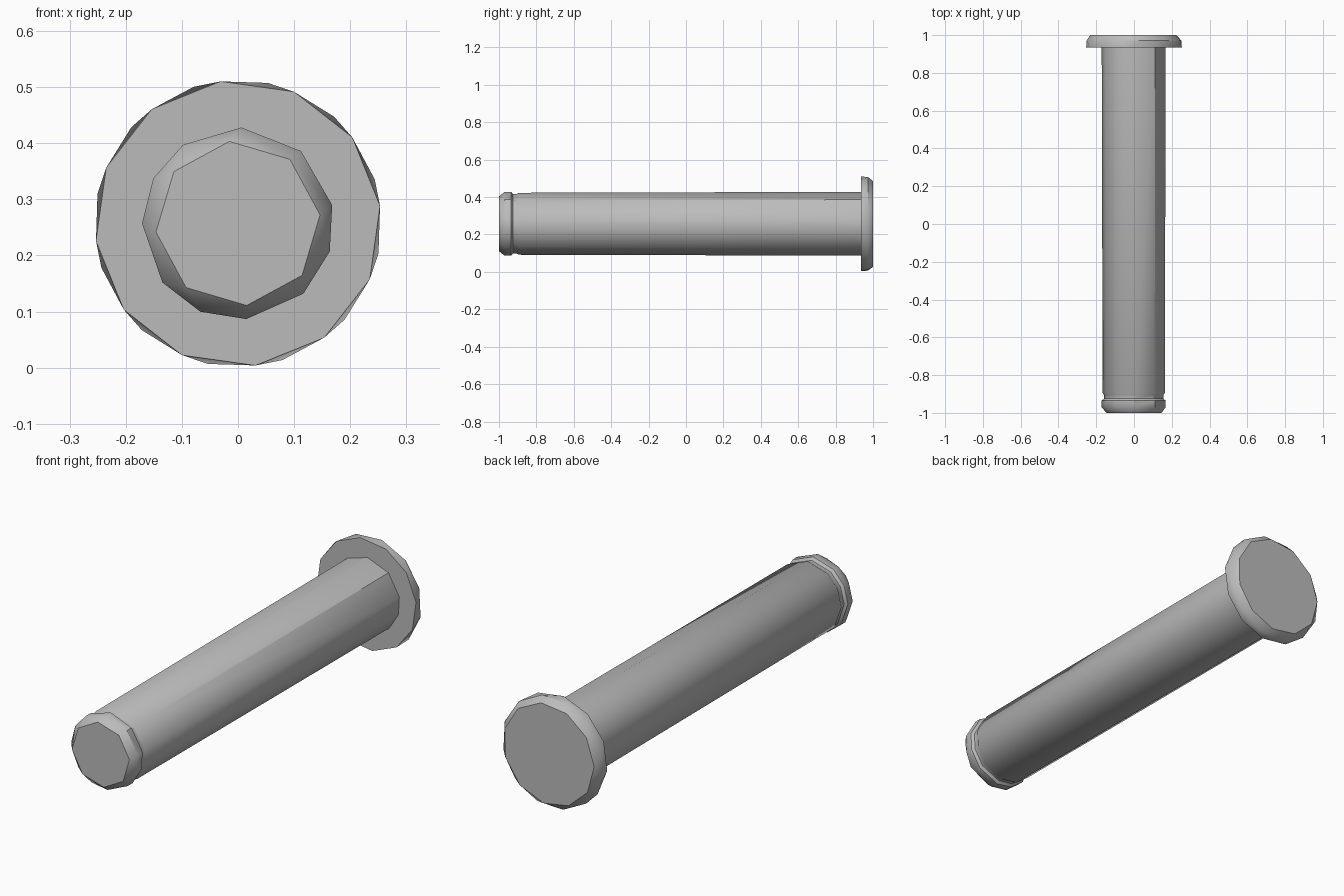
import bpy, bmesh
from math import cos, sin, radians

cube = bpy.data.objects.get("Cube")
if cube:
    bpy.data.objects.remove(cube, do_unlink=True)

AXIS_Z = 0.257

steel = bpy.data.materials.new("grey_steel")
steel.use_nodes = True
colour = (0.5, 0.5, 0.5, 1)
steel.diffuse_color = colour
steel.node_tree.nodes["Principled BSDF"].inputs["Base Color"].default_value = colour


def even(sides, start):
    """Evenly spaced angles in degrees."""
    return [start + 360 * i / sides for i in range(sides)]


def loft(name, rings):
    """Skin a closed solid through (y, radius, angles) rings along the y axis."""
    bm = bmesh.new()
    loops = []
    for y, radius, angles in rings:
        verts = [bm.verts.new((radius * cos(radians(a)), y, AXIS_Z + radius * sin(radians(a))))
                 for a in angles]
        edges = [bm.edges.new((v, verts[i - 1])) for i, v in enumerate(verts)]
        loops.append((verts, edges))
    for (_, near), (_, far) in zip(loops, loops[1:]):
        bmesh.ops.bridge_loops(bm, edges=near + far)
    for verts, _ in (loops[0], loops[-1]):
        bm.faces.new(verts)
    bmesh.ops.recalc_face_normals(bm, faces=bm.faces)
    mesh = bpy.data.meshes.new(name)
    bm.to_mesh(mesh)
    bm.free()
    mesh.materials.append(steel)
    obj = bpy.data.objects.new(name, mesh)
    bpy.context.collection.objects.link(obj)
    bpy.ops.object.select_all(action='DESELECT')
    obj.select_set(True)
    bpy.context.view_layer.objects.active = obj
    bpy.ops.object.shade_smooth_by_angle(angle=radians(38))
    return obj


# Shaft with a chamfered tip and a shallow retaining groove
around = [11, 49, 88, 125, 152, 180, 218, 247, 275, 313, 343]
loft("pin_shaft", [
    (-1.0, 0.147, even(8, 6)),
    (-0.97, 0.171, around),
    (-0.935, 0.171, around),
    (-0.925, 0.159, around),
    (-0.905, 0.159, around),
    (-0.895, 0.166, around),
    (0.94, 0.171, around),
])

# Flat head with a chamfered back rim
loft("pin_head", [
    (0.935, 0.255, even(12, 7)),
    (0.972, 0.256, even(12, 18)),
    (1.0, 0.232, even(11, 15)),
])
